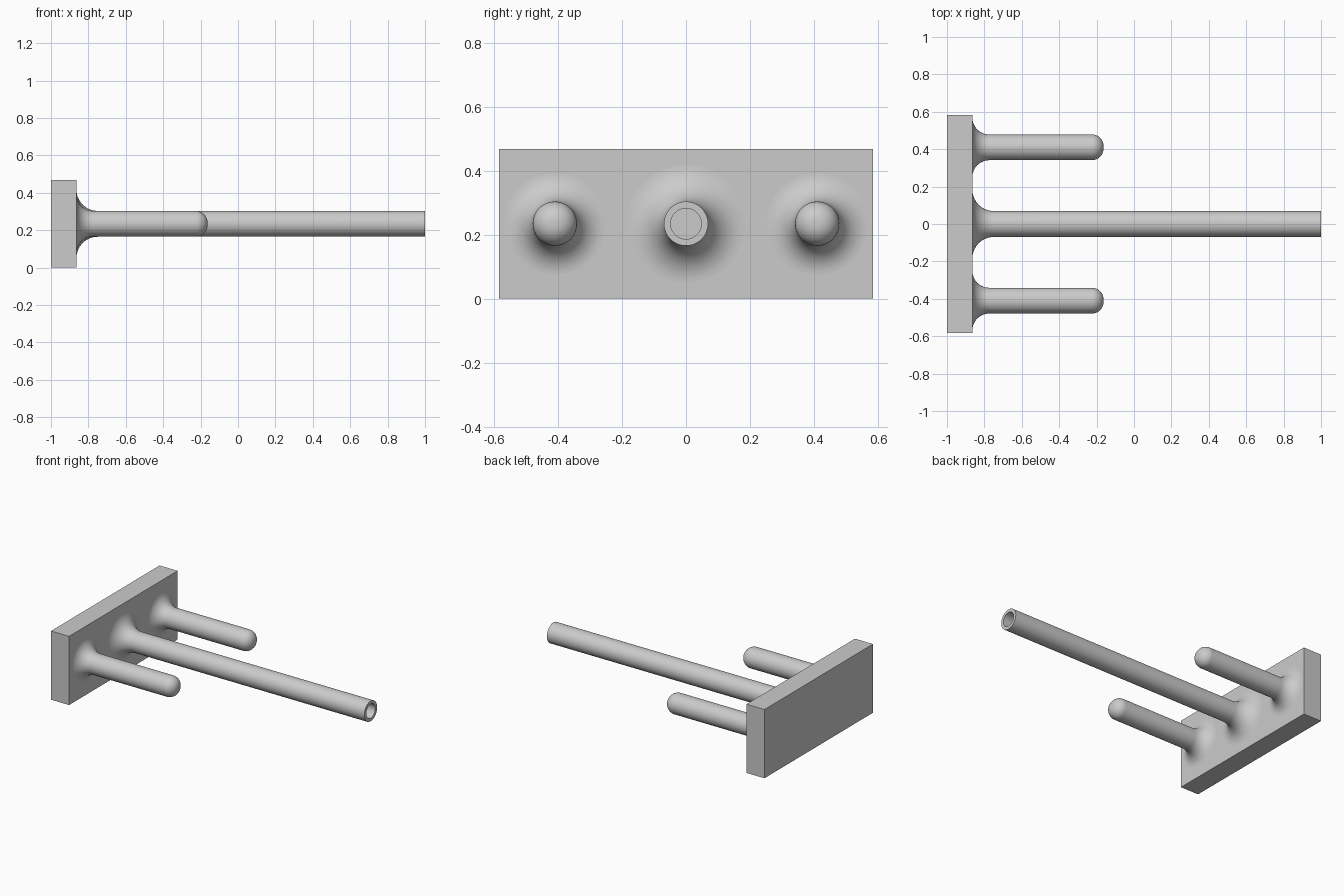
import bpy, bmesh
from math import pi, sin, cos, radians
from mathutils import Vector

cube = bpy.data.objects.get("Cube")
if cube:
    bpy.data.objects.remove(cube)

grey = bpy.data.materials.new("light grey")
grey.use_nodes = True
colour = (0.6, 0.6, 0.6, 1)
grey.diffuse_color = colour
grey.node_tree.nodes["Principled BSDF"].inputs["Base Color"].default_value = colour

HALF_WIDTH, HEIGHT = 0.584, 0.468
BACK, FACE = -1.0, -0.864      # plate faces along x
MID_Z = HEIGHT / 2
RADIUS = 0.069                 # rod and peg radius
EMBED = 0.02                   # how far the roots sink into the plate


def make_object(name, bm):
    bmesh.ops.recalc_face_normals(bm, faces=bm.faces)
    mesh = bpy.data.meshes.new(name)
    bm.to_mesh(mesh)
    bm.free()
    mesh.materials.append(grey)
    obj = bpy.data.objects.new(name, mesh)
    bpy.context.collection.objects.link(obj)
    return obj


def arc(cx, cr, radius, start, end, steps=14):
    """Points (x, r) on an arc, angles in degrees."""
    angles = [radians(start + (end - start) * i / steps) for i in range(steps + 1)]
    return [(cx + radius * cos(a), cr + radius * sin(a)) for a in angles]


def flared_root(flare):
    """Profile from inside the plate through the concave flare onto the shaft."""
    outer = RADIUS + flare
    return [(FACE - EMBED, 0), (FACE - EMBED, outer)] + arc(FACE + flare, outer, flare, 180, 270)


def lathe(name, profile, y):
    """Revolve an (x, r) profile about the x axis and place it on the plate."""
    bm = bmesh.new()
    verts = [bm.verts.new((x, r, 0)) for x, r in profile]
    edges = [bm.edges.new(pair) for pair in zip(verts, verts[1:])]
    bmesh.ops.spin(bm, geom=verts + edges, axis=(1, 0, 0), cent=(0, 0, 0),
                   angle=2 * pi, steps=64)
    bmesh.ops.remove_doubles(bm, verts=bm.verts, dist=1e-5)
    bmesh.ops.translate(bm, verts=bm.verts, vec=Vector((0, y, MID_Z)))
    obj = make_object(name, bm)
    bpy.ops.object.select_all(action="DESELECT")
    obj.select_set(True)
    bpy.context.view_layer.objects.active = obj
    bpy.ops.object.shade_smooth_by_angle(angle=radians(30))


# Rectangular mounting plate
bm = bmesh.new()
bmesh.ops.create_cube(bm, size=1)
bmesh.ops.scale(bm, verts=bm.verts, vec=(FACE - BACK, 2 * HALF_WIDTH, HEIGHT))
bmesh.ops.translate(bm, verts=bm.verts, vec=((FACE + BACK) / 2, 0, MID_Z))
make_object("mounting_plate", bm)

# Long hollow tube in the middle, bored down to the plate
BORE = 0.048
tube = flared_root(0.115) + [(1, RADIUS), (1, BORE), (FACE, BORE), (FACE, 0)]
lathe("centre_tube", tube, 0)

# Short round-ended peg on each side
TIP, ROUND = -0.163, 0.062
peg = flared_root(0.09) + arc(TIP - ROUND, RADIUS - ROUND, ROUND, 90, 0) + [(TIP, 0)]
for name, y in (("front_peg", -0.41), ("back_peg", 0.41)):
    lathe(name, peg, y)
